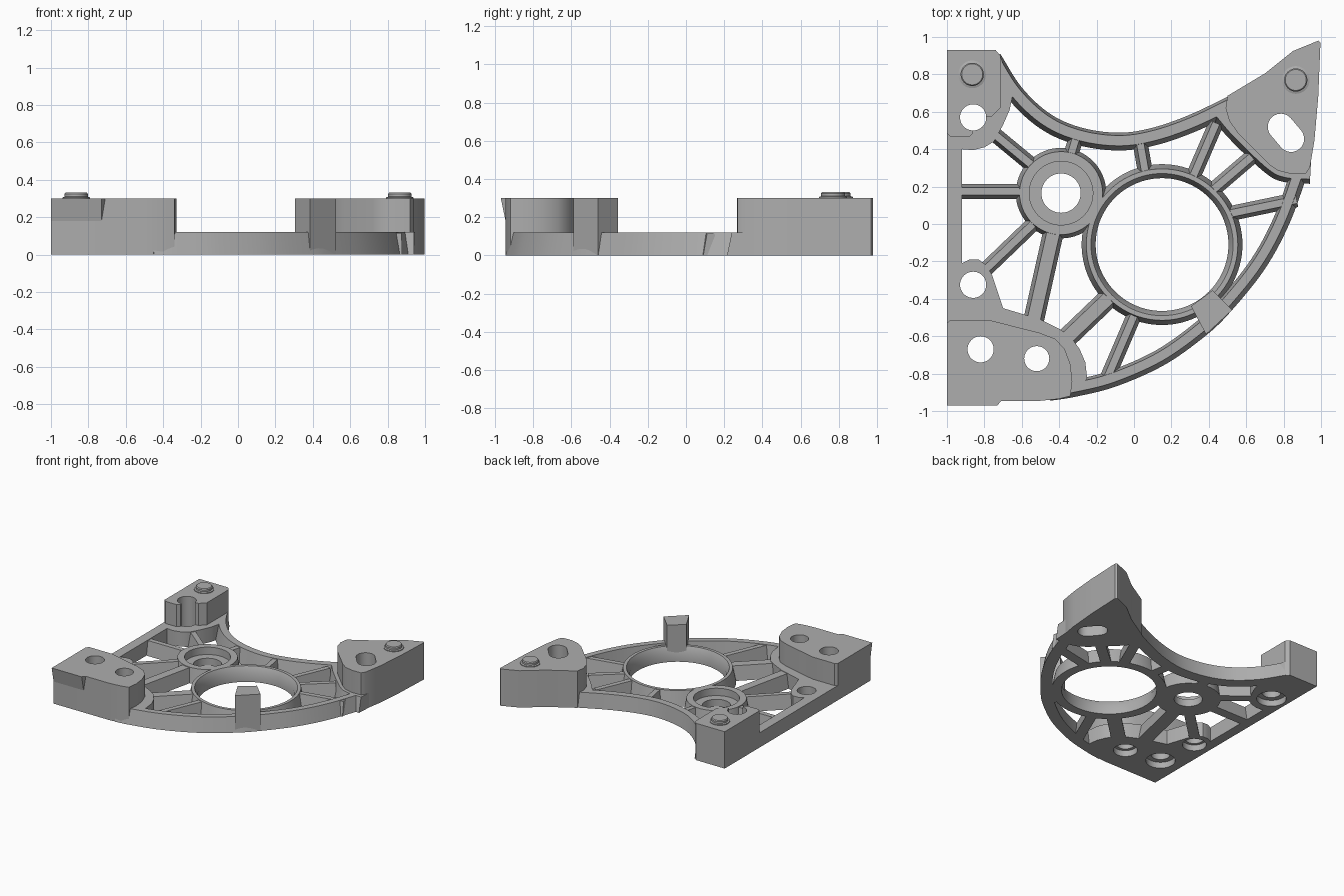
import bpy, bmesh, math
from mathutils import Vector

cube = bpy.data.objects.get("Cube")
if cube:
    bpy.data.objects.remove(cube, do_unlink=True)

grey = bpy.data.materials.new("plain_grey")
grey.use_nodes = True
tone = (0.42, 0.42, 0.42, 1)
grey.diffuse_color = tone
grey.node_tree.nodes["Principled BSDF"].inputs["Base Color"].default_value = tone

LOW, HIGH = 0.12, 0.3


def finish(name, bm):
    bmesh.ops.recalc_face_normals(bm, faces=bm.faces)
    me = bpy.data.meshes.new(name)
    bm.to_mesh(me)
    bm.free()
    me.materials.append(grey)
    ob = bpy.data.objects.new(name, me)
    bpy.context.collection.objects.link(ob)
    return ob


def activate(ob):
    bpy.ops.object.select_all(action='DESELECT')
    ob.select_set(True)
    bpy.context.view_layer.objects.active = ob


def smooth(ob):
    activate(ob)
    bpy.ops.object.shade_smooth_by_angle(angle=math.radians(30))
    return ob


def prism(name, pts, z0, z1, top=None):
    """Straight or drafted block from an outline."""
    bm = bmesh.new()
    lo = [bm.verts.new((x, y, z0)) for x, y in pts]
    hi = [bm.verts.new((x, y, z1)) for x, y in (top or pts)]
    bm.faces.new(lo)
    bm.faces.new(hi)
    n = len(lo)
    for i in range(n):
        j = (i + 1) % n
        bm.faces.new((lo[i], lo[j], hi[j], hi[i]))
    return finish(name, bm)


def spline(pts, steps=8):
    """Smooth path through a few points."""
    p = [Vector(q) for q in pts]
    p = [2 * p[0] - p[1]] + p + [2 * p[-1] - p[-2]]
    out = []
    for a, b, c, d in zip(p, p[1:], p[2:], p[3:]):
        for k in range(steps):
            t = k / steps
            out.append(0.5 * (2 * b + (c - a) * t + (2 * a - 5 * b + 4 * c - d) * t * t
                              + (3 * b - a - 3 * c + d) * t ** 3))
    return out + [p[-2]]


def bar(name, path, base, top, height=LOW):
    """Drafted bar; base and top are left/right offsets from the path."""
    path = [Vector(q) for q in path]
    bm = bmesh.new()
    rows = []
    for i, p in enumerate(path):
        d = (path[min(i + 1, len(path) - 1)] - path[max(i - 1, 0)]).normalized()
        n = Vector((-d.y, d.x))
        section = ((base[0], 0), (base[1], 0), (top[1], height), (top[0], height))
        rows.append([bm.verts.new((*(p + n * o), z)) for o, z in section])
    for a, b in zip(rows, rows[1:]):
        for k in range(4):
            m = (k + 1) % 4
            bm.faces.new((a[k], a[m], b[m], b[k]))
    bm.faces.new(rows[0])
    bm.faces.new(rows[-1])
    return finish(name, bm)


def lathe(name, centre, profile, closed=True, seg=64):
    bm = bmesh.new()
    rings = [[bm.verts.new((centre[0] + r * math.cos(math.tau * s / seg),
                            centre[1] + r * math.sin(math.tau * s / seg), z))
              for s in range(seg)] for r, z in profile]
    pairs = list(zip(rings, rings[1:]))
    if closed:
        pairs.append((rings[-1], rings[0]))
    else:
        bm.faces.new(rings[0])
        bm.faces.new(rings[-1])
    for a, b in pairs:
        for s in range(seg):
            t = (s + 1) % seg
            bm.faces.new((a[s], a[t], b[t], b[s]))
    return smooth(finish(name, bm))


def cut(ob, cutter):
    mod = ob.modifiers.new("hole", 'BOOLEAN')
    mod.operation, mod.solver, mod.object = 'DIFFERENCE', 'EXACT', cutter
    activate(ob)
    bpy.ops.object.modifier_apply(modifier=mod.name)
    bpy.data.objects.remove(cutter, do_unlink=True)


def bore(ob, centre, r, wide=None, depth=0.05):
    """Through hole, optionally widened from underneath."""
    wide = wide or r
    cut(ob, lathe("cutter", centre, [(wide, -0.1), (wide, depth), (r, depth + 0.001), (r, 0.5)],
                  closed=False, seg=40))


# Corner plates at rib height
rear_base = prism("rear_left_base", [(-1, 0.4), (-0.92, 0.4), (-0.86, 0.395), (-0.8, 0.41), (-0.75, 0.44),
                                     (-0.7, 0.53), (-0.665, 0.61), (-0.65, 0.68), (-0.68, 0.8),
                                     (-0.715, 0.9), (-1, 0.9)], 0, LOW)
front_base = prism("front_left_base", [(-1, -0.9), (-0.4, -0.92), (-0.25, -0.83), (-0.26, -0.74), (-0.29, -0.67),
                                       (-0.34, -0.6), (-0.4, -0.56), (-0.5, -0.51), (-0.7, -0.45), (-0.76, -0.27),
                                       (-0.79, -0.22), (-0.83, -0.19), (-0.88, -0.19), (-0.92, -0.21),
                                       (-1, -0.21)], 0, LOW)

# Tall mounting pads
rear_pad = prism("rear_left_pad", [(-1, 0.93), (-0.74, 0.93), (-0.715, 0.9), (-0.715, 0.62), (-0.76, 0.575),
                                   (-0.86, 0.57), (-0.86, 0.485), (-0.88, 0.465), (-0.98, 0.465), (-1, 0.485)],
                 0, HIGH)
front_pad = prism("front_left_pad", [(-1, -0.945), (-0.5, -0.945), (-0.4, -0.935), (-0.34, -0.92), (-0.33, -0.84),
                                     (-0.34, -0.75), (-0.37, -0.67), (-0.42, -0.615), (-0.5, -0.583),
                                     (-0.78, -0.512), (-0.98, -0.512), (-1, -0.53)], 0, HIGH)
prism("front_pad_lip", [(-1, -0.945), (-0.73, -0.945), (-0.73, -0.9), (-1, -0.9)], 0.18, HIGH,
      [(-1, -0.97), (-0.73, -0.97), (-0.71, -0.945), (-1, -0.945)])
right_pad = prism("rear_right_pad", [(0.997, 0.97), (0.985, 0.98), (0.85, 0.925), (0.7, 0.805), (0.5, 0.685),
                                     (0.49, 0.62), (0.51, 0.55), (0.56, 0.48), (0.72, 0.32), (0.77, 0.285),
                                     (0.84, 0.268), (0.92, 0.27), (0.94, 0.3), (0.965, 0.45), (0.985, 0.68)],
                  0, HIGH)
prism("front_post", [(0.305, -0.44), (0.42, -0.355), (0.525, -0.46), (0.385, -0.59)], 0, HIGH)

# Holes
for plate in (rear_base, rear_pad):
    bore(plate, (-0.86, 0.57), 0.07, 0.11)
for plate in (front_base, front_pad):
    bore(plate, (-0.82, -0.67), 0.07, 0.11)
    bore(plate, (-0.52, -0.72), 0.067, 0.09)
bore(front_base, (-0.86, -0.325), 0.07, 0.09)
slot = []
for k in range(26):
    a = math.radians(-49 + (k % 13) * 15 + (180 if k > 12 else 0))
    c = (0.785, 0.52) if k > 12 else (0.84, 0.455)
    a += math.radians(-90)
    slot.append((c[0] + 0.07 * math.cos(a), c[1] + 0.07 * math.sin(a)))
cut(right_pad, prism("slot_cutter", slot, -0.1, 0.5))
for ob in (rear_base, front_base, rear_pad, front_pad, right_pad):
    smooth(ob)

# Locating pins
for name, spot in (("rear_left_pin", (-0.865, 0.8)), ("rear_right_pin", (0.865, 0.77))):
    lathe(name, spot, [(0.074, 0.28), (0.074, 0.306), (0.062, 0.31), (0.062, 0.325), (0.056, 0.332)],
          closed=False, seg=40)

# Hub with recess, and large ring
lathe("hub", (-0.39, 0.165), [(0.105, 0), (0.242, 0), (0.222, LOW), (0.17, LOW), (0.17, 0.06), (0.105, 0.06)])
lathe("large_ring", (0.15, -0.11), [(0.355, 0), (0.43, 0), (0.405, LOW), (0.38, LOW), (0.355, 0.07)], seg=96)

# Outer frame
prism("left_rail", [(-1, -0.22), (-0.92, -0.22), (-0.92, 0.41), (-1, 0.41)], 0, LOW)
smooth(bar("rear_rim", spline([(-0.715, 0.91), (-0.6, 0.73), (-0.45, 0.59), (-0.28, 0.515), (-0.08, 0.488),
                               (0.1, 0.515), (0.3, 0.585), (0.52, 0.69)]), (0, -0.095), (-0.015, -0.07)))
smooth(bar("front_rim", spline([(-0.45, -0.945), (-0.32, -0.925), (-0.1, -0.87), (0.16, -0.755), (0.38, -0.6),
                                (0.52, -0.465), (0.7, -0.24), (0.83, 0), (0.94, 0.3)]), (0, 0.09), (0.025, 0.075)))
smooth(bar("right_pad_foot", spline([(0.42, 0.56), (0.52, 0.445), (0.7, 0.275), (0.8, 0.225), (0.94, 0.215)]),
           (0, 0.12), (0.025, 0.12)))

# Ribs
ribs = [((-0.6, 0.175), (-0.95, 0.175)), ((-0.54, 0.31), (-0.77, 0.5)), ((-0.34, 0.36), (-0.31, 0.46)),
        ((-0.54, 0.0), (-0.79, -0.24)), ((-0.43, -0.04), (-0.54, -0.53)), ((0.06, 0.28), (0.03, 0.45)),
        ((0.31, 0.24), (0.44, 0.54)), ((0.42, 0.18), (0.63, 0.36)), ((0.51, 0.055), (0.87, 0.13)),
        ((-0.13, -0.39), (-0.36, -0.61)), ((0.0, -0.49), (-0.15, -0.84))]
for i, ends in enumerate(ribs):
    w = 0.055 if i in (4, 9) else 0.04
    bar(f"rib_{i + 1}", ends, (w, -w), (w - 0.02, 0.02 - w), 0.115)
